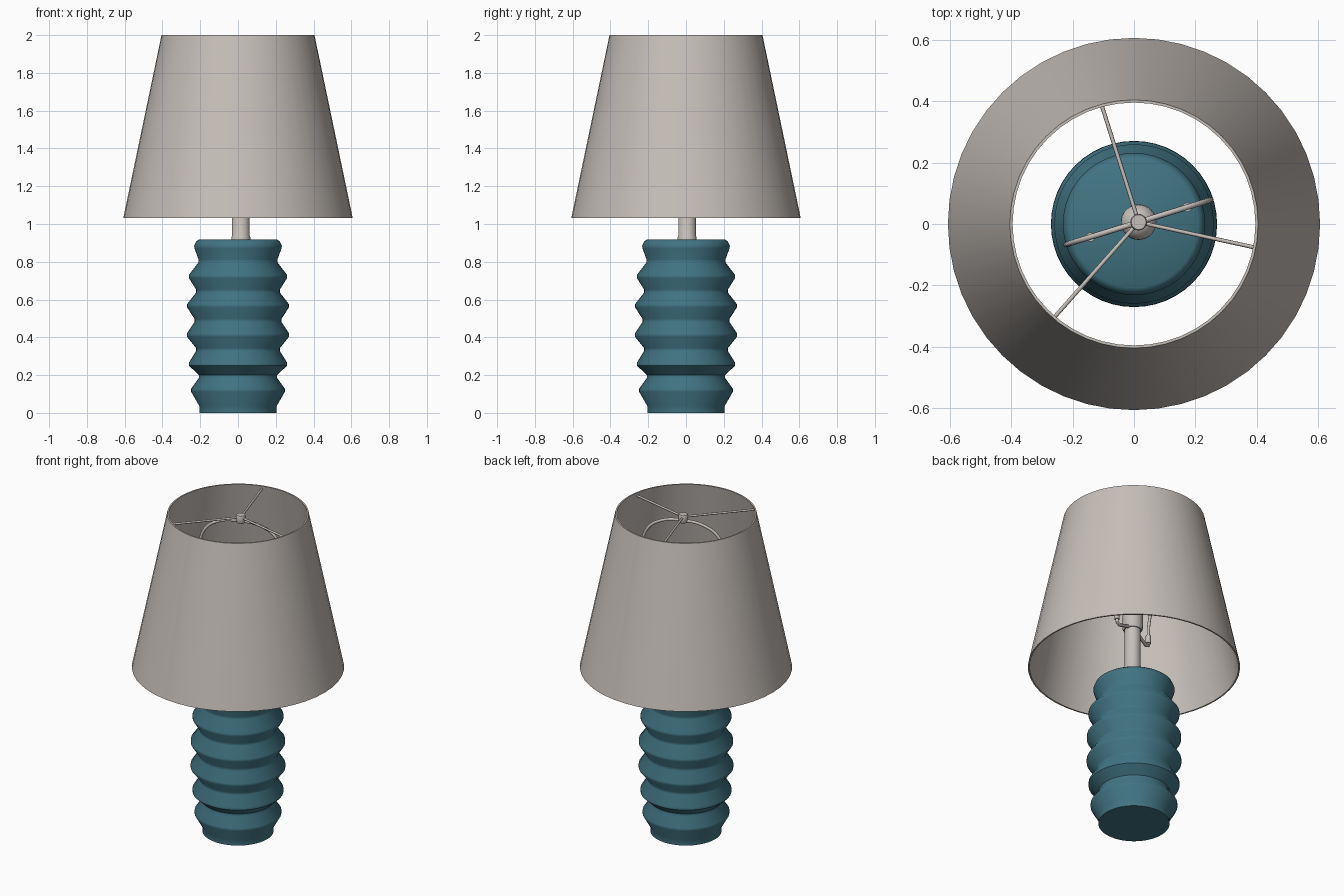
import bpy, bmesh, math
from mathutils import Vector

if "Cube" in bpy.data.objects:
    bpy.data.objects.remove(bpy.data.objects["Cube"])


def material(name, rgb):
    m = bpy.data.materials.new(name)
    m.diffuse_color = (*rgb, 1)
    m.use_nodes = True
    m.node_tree.nodes["Principled BSDF"].inputs["Base Color"].default_value = m.diffuse_color
    return m


TEAL = material("teal glaze", (0.053, 0.175, 0.226))
GREY = material("warm grey", (0.57, 0.525, 0.49))
CX, CY = 0.015, 0.006          # the stem sits slightly off the middle
HARP_DIR = Vector((0.955, 0.295, 0))


def smooth(ob, angle):
    bpy.ops.object.select_all(action='DESELECT')
    ob.select_set(True)
    bpy.context.view_layer.objects.active = ob
    bpy.ops.object.shade_smooth_by_angle(angle=math.radians(angle))


def lathe(name, profile, mat, centre=(0, 0), n=48, closed=False, angle=40):
    """Spin (radius, z) points around a vertical axis."""
    bm = bmesh.new()
    rings = []
    for r, z in profile:
        if r < 1e-6:
            rings.append([bm.verts.new((centre[0], centre[1], z))] * n)
        else:
            rings.append([bm.verts.new((centre[0] + r * math.cos(2 * math.pi * i / n),
                                        centre[1] + r * math.sin(2 * math.pi * i / n), z))
                          for i in range(n)])
    pairs = list(zip(rings, rings[1:]))
    if closed:
        pairs.append((rings[-1], rings[0]))
    for a, b in pairs:
        for i in range(n):
            j = (i + 1) % n
            bm.faces.new(list(dict.fromkeys((a[i], a[j], b[j], b[i]))))
    bmesh.ops.recalc_face_normals(bm, faces=bm.faces)
    me = bpy.data.meshes.new(name)
    bm.to_mesh(me)
    bm.free()
    me.materials.append(mat)
    ob = bpy.data.objects.new(name, me)
    bpy.context.collection.objects.link(ob)
    smooth(ob, angle)
    return ob


def tube(name, points, radius, mat, curved=False):
    """Round wire through the points."""
    cu = bpy.data.curves.new(name, 'CURVE')
    cu.dimensions = '3D'
    cu.bevel_depth = radius
    cu.bevel_resolution = 2
    cu.use_fill_caps = True
    cu.resolution_u = 8
    if curved:
        sp = cu.splines.new('BEZIER')
        sp.bezier_points.add(len(points) - 1)
        for bp, p in zip(sp.bezier_points, points):
            bp.co = p
            bp.handle_left_type = bp.handle_right_type = 'AUTO'
    else:
        sp = cu.splines.new('POLY')
        sp.points.add(len(points) - 1)
        for q, p in zip(sp.points, points):
            q.co = (*p, 1)
    cu.materials.append(mat)
    ob = bpy.data.objects.new(name, cu)
    bpy.context.collection.objects.link(ob)
    bpy.ops.object.select_all(action='DESELECT')
    ob.select_set(True)
    bpy.context.view_layer.objects.active = ob
    bpy.ops.object.convert(target='MESH')
    smooth(bpy.context.object, 50)


# Ribbed ceramic base: ridges and grooves, each with a narrow soft flat
turns = [(0.248, 0.12), (0.207, 0.193), (0.260, 0.258), (0.222, 0.335), (0.271, 0.412),
         (0.230, 0.49), (0.270, 0.567), (0.222, 0.645), (0.260, 0.722), (0.209, 0.805)]
profile = [(0, 0), (0.204, 0), (0.204, 0.035)]
for r, z in turns:
    profile += [(r, z - 0.008), (r, z + 0.008)]
profile += [(0.231, 0.872), (0.232, 0.885), (0.222, 0.907), (0.208, 0.917), (0, 0.917)]
lathe("ribbed_base", profile, TEAL)

# Stem with foot collar and a domed socket on top
lathe("stem", [(0, 0.91), (0.05, 0.91), (0.05, 0.932), (0.046, 0.938), (0.046, 1.27),
               (0, 1.27)], GREY, (CX, CY), 32)
dome = [(0.058 * math.cos(math.radians(a)), 1.40 + 0.058 * math.sin(math.radians(a)))
        for a in range(0, 90, 15)]
lathe("socket", [(0, 1.265), (0.052, 1.265), (0.058, 1.275)] + dome + [(0, 1.458)],
      GREY, (CX, CY), 32)

# Tapered shade with a thin wall
lathe("shade", [(0.607, 1.033), (0.405, 2.0), (0.396, 2.0), (0.598, 1.033)], GREY,
      n=48, closed=True)

# Harp: bulging wire loop carried by a saddle
half = [(0.165, 1.25), (0.17, 1.38), (0.228, 1.6), (0.247, 1.75), (0.215, 1.875), (0.13, 1.937)]
loop = [(-r, z) for r, z in half] + [(0, 1.955)] + [(r, z) for r, z in reversed(half)]


def on_harp(r, z):
    return Vector((CX, CY, z)) + HARP_DIR * r


tube("harp", [on_harp(r, z) for r, z in loop], 0.009, GREY, True)
tube("harp_saddle", [on_harp(r, z) for r, z in
                     ((-0.165, 1.29), (-0.165, 1.245), (-0.14, 1.235), (-0.05, 1.27),
                      (0.05, 1.27), (0.14, 1.235), (0.165, 1.245), (0.165, 1.29))], 0.010, GREY)
for side, label in ((-1, "left"), (1, "right")):
    p = on_harp(side * 0.165, 0)
    lathe("harp_ferrule_" + label, [(0, 1.26), (0.015, 1.26), (0.015, 1.31), (0, 1.31)],
          GREY, (p.x, p.y), 16)

# Hub and three spider arms reaching the shade rim
lathe("hub", [(0, 1.945), (0.022, 1.945), (0.027, 1.955), (0.027, 1.99), (0.024, 1.995),
              (0, 1.995)], GREY, (CX, CY), 24)
for i, deg in enumerate((105.2, -11, 229.5)):
    a = math.radians(deg)
    tube("spider_arm_%d" % (i + 1), [(CX, CY, 1.978),
         (0.4 * math.cos(a), 0.4 * math.sin(a), 1.978)], 0.0065, GREY)
